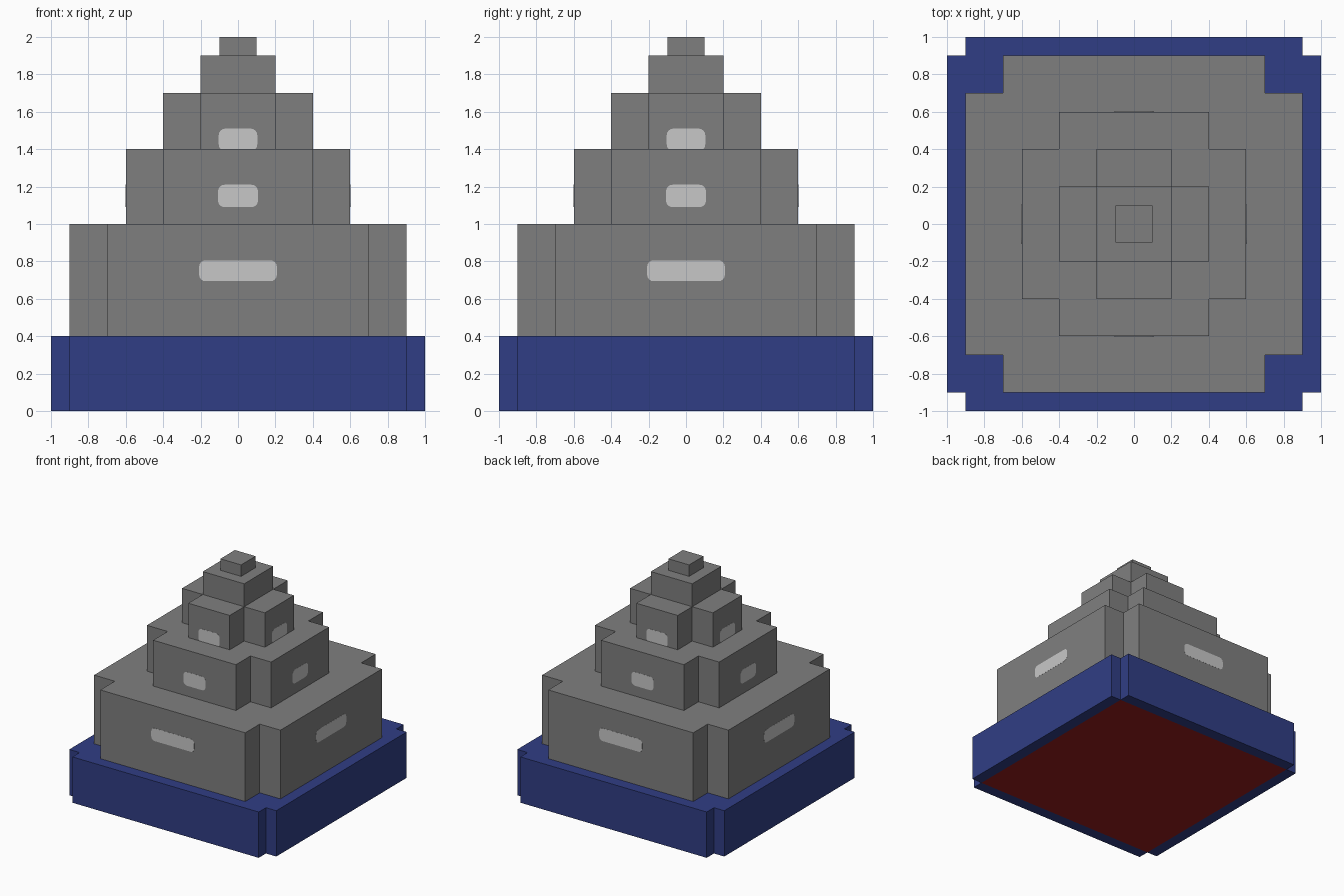
import bpy, bmesh, math
from mathutils import Matrix, Vector

cube = bpy.data.objects.get("Cube")
if cube:
    bpy.data.objects.remove(cube, do_unlink=True)


def material(name, rgb):
    m = bpy.data.materials.new(name)
    m.use_nodes = True
    m.diffuse_color = (*rgb, 1)
    m.node_tree.nodes["Principled BSDF"].inputs["Base Color"].default_value = (*rgb, 1)
    return m


stone = material("stone grey", (0.213, 0.213, 0.213))
window = material("window silver", (0.575, 0.575, 0.575))
blue = material("base blue", (0.030, 0.048, 0.232))
red = material("underside red", (0.32, 0.012, 0.012))


def finish(name, bm, *mats):
    bmesh.ops.recalc_face_normals(bm, faces=bm.faces)
    me = bpy.data.meshes.new(name)
    bm.to_mesh(me)
    bm.free()
    for m in mats:
        me.materials.append(m)
    ob = bpy.data.objects.new(name, me)
    bpy.context.collection.objects.link(ob)


def cross_block(name, outer, inner, z0, z1, *mats):
    """Square block with notched corners; a second material goes on the core of its underside."""
    pts = []
    for k in range(4):
        turn = Matrix.Rotation(k * math.pi / 2, 2)
        pts += [turn @ Vector(p) for p in ((outer, -inner), (outer, inner), (inner, inner))]
    bm = bmesh.new()
    low, high = ([bm.verts.new((p.x, p.y, z)) for p in pts] for z in (z0, z1))
    for i in range(12):
        j = (i + 1) % 12
        bm.faces.new((low[i], low[j], high[j], high[i]))
    bm.faces.new(high)
    core = bm.faces.new([low[i] for i in (2, 5, 8, 11)])
    core.material_index = len(mats) - 1
    for k in range(4):
        bm.faces.new([low[3 * k + d] for d in (-1, 0, 1, 2)])
    finish(name, bm, *mats)


def box(name, half, z0, z1, mat):
    bm = bmesh.new()
    bmesh.ops.create_cube(bm, size=1, matrix=Matrix.Translation((0, 0, (z0 + z1) / 2))
                          @ Matrix.Diagonal((2 * half, 2 * half, z1 - z0, 1)))
    finish(name, bm, mat)


def windows(name, wall, half_w, half_h, z, r=0.035):
    """One very thin rounded plate on each of the four sides."""
    outline = []
    for q, (sx, sz) in enumerate(((1, 1), (-1, 1), (-1, -1), (1, -1))):
        for s in range(5):
            a = (q + s / 4) * math.pi / 2
            outline.append((sx * (half_w - r) + r * math.cos(a),
                            z + sz * (half_h - r) + r * math.sin(a)))
    bm = bmesh.new()
    n = len(outline)
    for k in range(4):
        turn = Matrix.Rotation(k * math.pi / 2, 3, 'Z')
        back, front = ([bm.verts.new(turn @ Vector((x, y, h))) for x, h in outline]
                       for y in (-wall + 0.002, -wall - 0.001))
        bm.faces.new(front)
        bm.faces.new(back)
        for i in range(n):
            j = (i + 1) % n
            bm.faces.new((back[i], back[j], front[j], front[i]))
    finish(name, bm, window)


# Stepped tiers, bottom to top
cross_block("base", 1.0, 0.9, 0.0, 0.4, blue, red)
cross_block("lower_tier", 0.9, 0.7, 0.4, 1.0, stone)
cross_block("middle_tier", 0.6, 0.4, 1.0, 1.4, stone)
cross_block("upper_tier", 0.4, 0.2, 1.4, 1.7, stone)
box("tower_top", 0.2, 1.7, 1.9, stone)
box("cap", 0.1, 1.9, 2.0, stone)

# Windows; the upper ones sink slightly into the tier below
windows("lower_windows", 0.9, 0.208, 0.056, 0.75)
windows("middle_windows", 0.6, 0.107, 0.06, 1.15)
windows("upper_windows", 0.4, 0.103, 0.06, 1.45)
